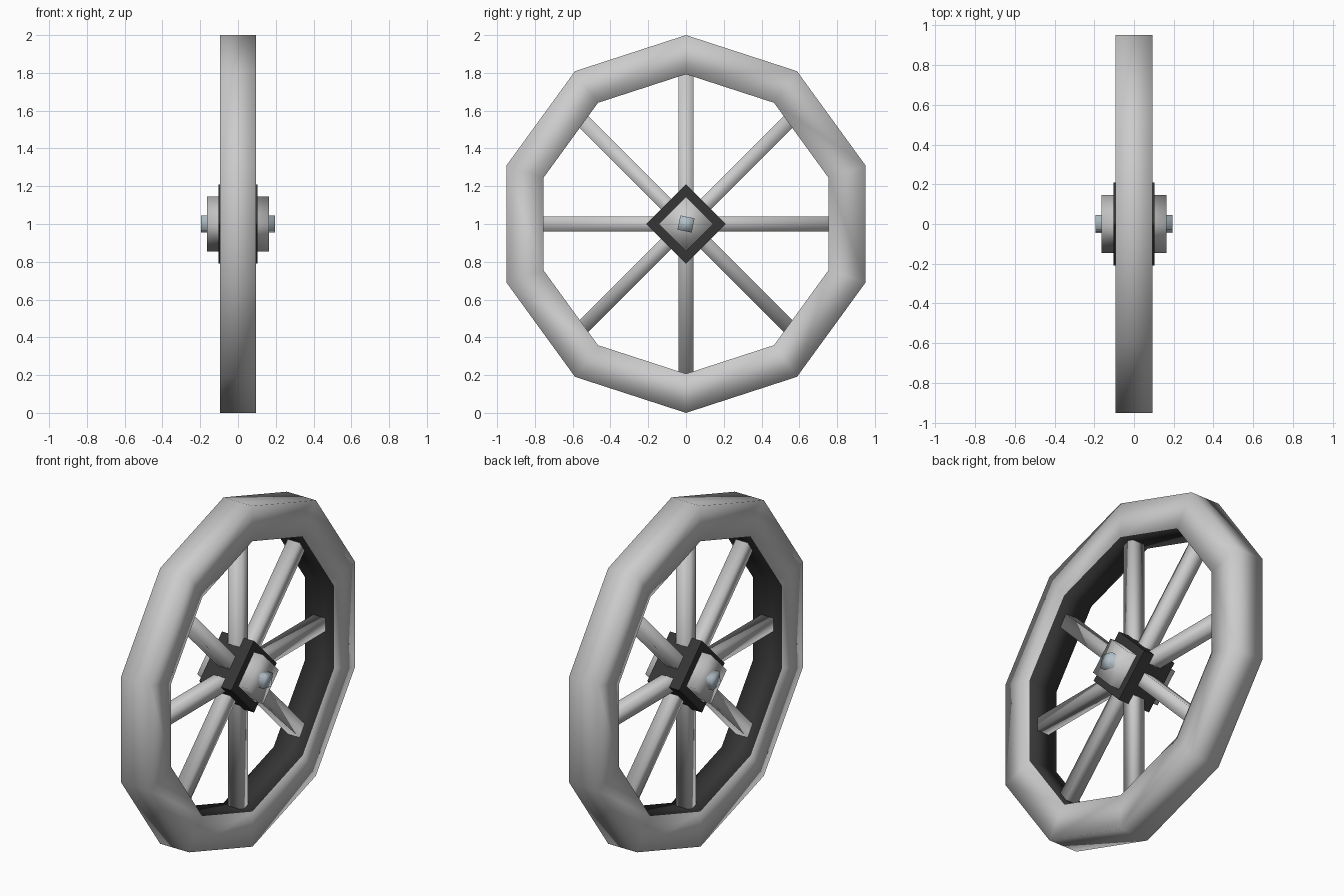
import bpy, bmesh, math
from mathutils import Matrix

if "Cube" in bpy.data.objects:
    bpy.data.objects.remove(bpy.data.objects["Cube"])


def material(name, r, g, b):
    m = bpy.data.materials.new(name)
    m.diffuse_color = (r, g, b, 1)
    m.use_nodes = True
    m.node_tree.nodes["Principled BSDF"].inputs["Base Color"].default_value = m.diffuse_color
    return m


GREY = material("light_grey", 0.6, 0.6, 0.6)
DARK = material("dark_grey", 0.035, 0.035, 0.035)
STEEL = material("blue_grey", 0.45, 0.53, 0.58)
CENTRE = Matrix.Translation((0, 0, 1))


def finish(name, bm, mats, smooth=True):
    bmesh.ops.recalc_face_normals(bm, faces=bm.faces[:])
    bmesh.ops.transform(bm, matrix=CENTRE, verts=bm.verts[:])
    for f in bm.faces:
        f.smooth = smooth
    me = bpy.data.meshes.new(name)
    bm.to_mesh(me)
    bm.free()
    for m in mats:
        me.materials.append(m)
    ob = bpy.data.objects.new(name, me)
    bpy.context.collection.objects.link(ob)
    return ob


def ring(bm, radius, x, sides, start):
    return [bm.verts.new((x, radius * math.cos(start + math.tau * i / sides),
                          radius * math.sin(start + math.tau * i / sides)))
            for i in range(sides)]


def prism(name, radius, half, start, mat, smooth=True):
    """Four-sided bar along x."""
    bm = bmesh.new()
    a = ring(bm, radius, -half, 4, start)
    b = ring(bm, radius, half, 4, start)
    bm.faces.new(a)
    bm.faces.new(b)
    for i in range(4):
        j = (i + 1) % 4
        bm.faces.new((a[i], a[j], b[j], b[i]))
    return finish(name, bm, [mat], smooth)


# Ten-sided rim with a rectangular section and a dark inner face
bm = bmesh.new()
section = [(1.0, -0.094), (1.0, 0.094), (0.793, 0.094), (0.793, -0.094)]
loops = [ring(bm, r, x, 10, math.pi / 2) for r, x in section]
for k in range(4):
    a, b = loops[k], loops[(k + 1) % 4]
    for i in range(10):
        j = (i + 1) % 10
        f = bm.faces.new((a[i], a[j], b[j], b[i]))
        f.material_index = 1 if k == 2 else 0
finish("rim", bm, [GREY, DARK])

# Four square bars crossing at the hub make eight spokes
for k in range(4):
    bm = bmesh.new()
    bmesh.ops.create_cube(bm, size=1)
    bmesh.ops.scale(bm, vec=(0.078, 0.078, 1.59), verts=bm.verts[:])
    bmesh.ops.rotate(bm, cent=(0, 0, 0), verts=bm.verts[:],
                     matrix=Matrix.Rotation(k * math.pi / 4, 3, 'X'))
    finish(f"spoke_bar_{k + 1}", bm, [GREY])

# Hub block, caps and axle, running through the wheel
prism("hub_block", 0.21, 0.104, 0, DARK, False)
prism("hub_cap", 0.145, 0.163, 0, GREY)
prism("axle", 0.054, 0.195, math.radians(33), STEEL)
